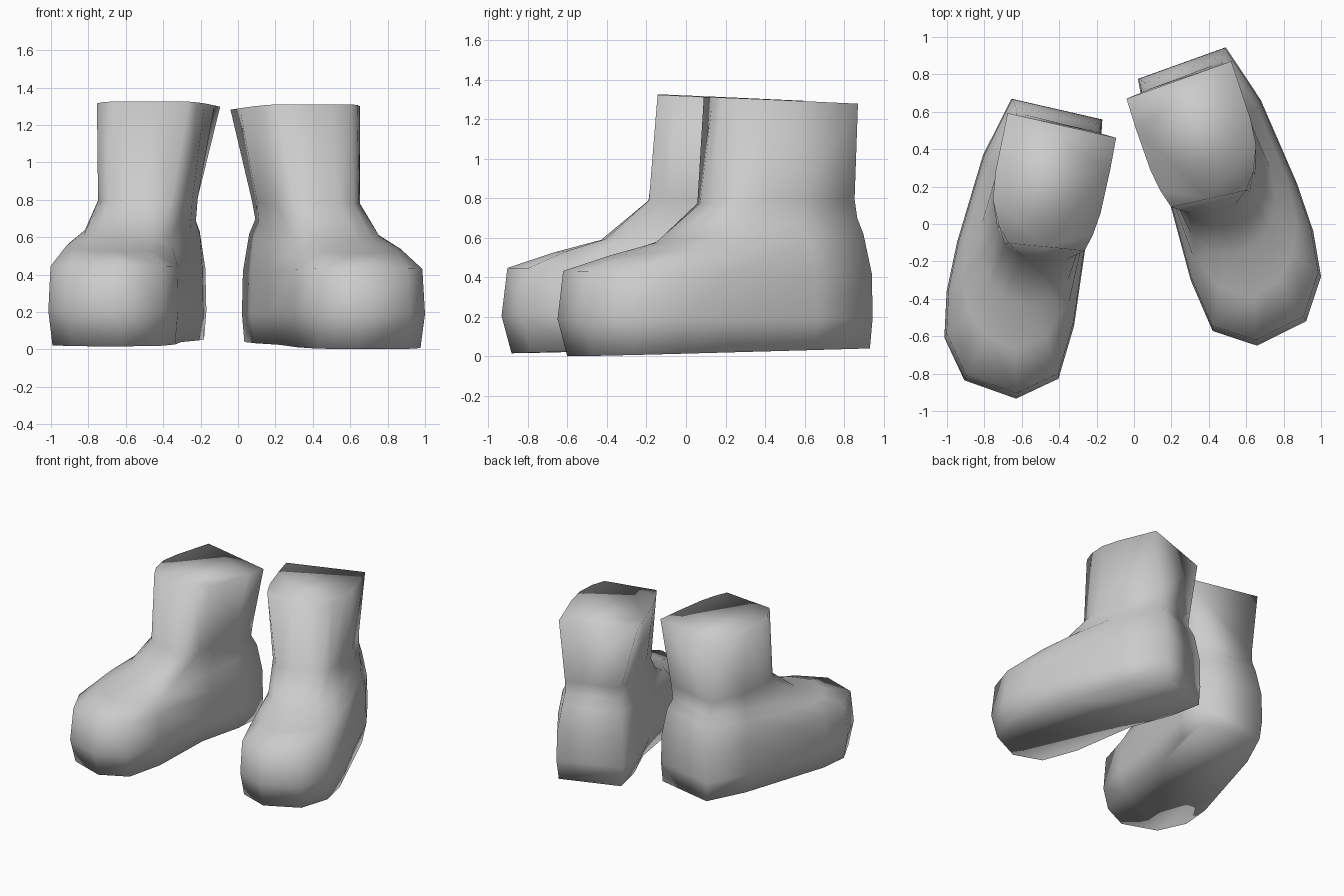
import bpy, bmesh, math
from mathutils import Matrix

if "Cube" in bpy.data.objects:
    bpy.data.objects.remove(bpy.data.objects["Cube"], do_unlink=True)

grey = bpy.data.materials.new("light_grey")
grey.use_nodes = True
COLOUR = (0.6, 0.6, 0.6, 1)
grey.diffuse_color = COLOUR
grey.node_tree.nodes["Principled BSDF"].inputs["Base Color"].default_value = COLOUR

# Contours (outward, backward), from the toe round the outer side to the inner side
sole = [(0, -.735), (.275, -.68), (.405, -.49), (.42, -.26), (.38, .03), (.32, .47),
        (.225, .79), (-.245, .75), (-.25, .5), (-.2, .17), (-.235, -.33), (-.195, -.61)]
foot = [(0, -.786), (.287, -.726), (.424, -.514), (.445, -.27), (.425, 0), (.35, .48),
        (.24, .80), (-.257, .755), (-.275, .5), (-.26, .2), (-.255, -.36), (-.21, -.65)]
instep = [(.05, -.53), (.2, -.48), (.31, -.36), (.37, -.2), (.38, .03), (.32, .45),
          (.21, .76), (-.225, .725), (-.26, .48), (-.25, .2), (-.21, -.25), (-.11, -.44)]
ankle = [(.02, -.28), (.13, -.26), (.22, -.19), (.29, -.07), (.31, .1), (.27, .42),
         (.2, .73), (-.2, .69), (-.24, .46), (-.245, .2), (-.19, -.12), (-.10, -.24)]
collar = [(-.04, -.03), (.08, -.02), (.17, .02), (.22, .10), (.255, .22), (.26, .42),
          (.205, .715), (-.22, .685), (-.25, .46), (-.25, .25), (-.235, .1), (-.17, -.01)]
rim = [(-.05, .04), (.05, .035), (.153, .033), (.215, .12), (.265, .25), (.272, .40),
       (.25, .721), (-.343, .668), (-.335, .5), (-.315, .26), (-.29, .14), (-.257, .046)]

# (contour, scale, backward shift, height at centre, rise per unit towards the back)
LOOPS = [(sole, 1, 0, .02, .026), (foot, 1, 0, .19, 0), (foot, .98, .014, .425, -.01),
         (instep, 1, 0, .555, .085), (ankle, 1, 0, .61, .125), (collar, 1, 0, .775, .03),
         (rim, 1, 0, 1.312, -.045)]


def boot(name, side, angle, location):
    bm = bmesh.new()
    rings = []
    for pts, s, shift, z, rise in LOOPS:
        rings.append([bm.verts.new((side * u * s, v * s + shift, z + rise * v))
                      for u, v in pts])
    # walls between neighbouring contours
    for a, b in zip(rings, rings[1:]):
        for i in range(len(a)):
            j = (i + 1) % len(a)
            bm.faces.new((a[i], a[j], b[j], b[i]))
    # sole and closed top
    bm.faces.new(rings[0])
    bm.faces.new(rings[-1])
    bmesh.ops.recalc_face_normals(bm, faces=bm.faces)
    bm.transform(Matrix.Translation(location) @ Matrix.Rotation(math.radians(angle), 4, 'Z'))
    for f in bm.faces:
        f.smooth = True
    me = bpy.data.meshes.new(name)
    bm.to_mesh(me)
    bm.free()
    me.materials.append(grey)
    ob = bpy.data.objects.new(name, me)
    bpy.context.collection.objects.link(ob)


boot("left_boot", 1, 14.6, (.46, .11, 0))
boot("right_boot", -1, -7.7, (-.525, -.155, .015))
